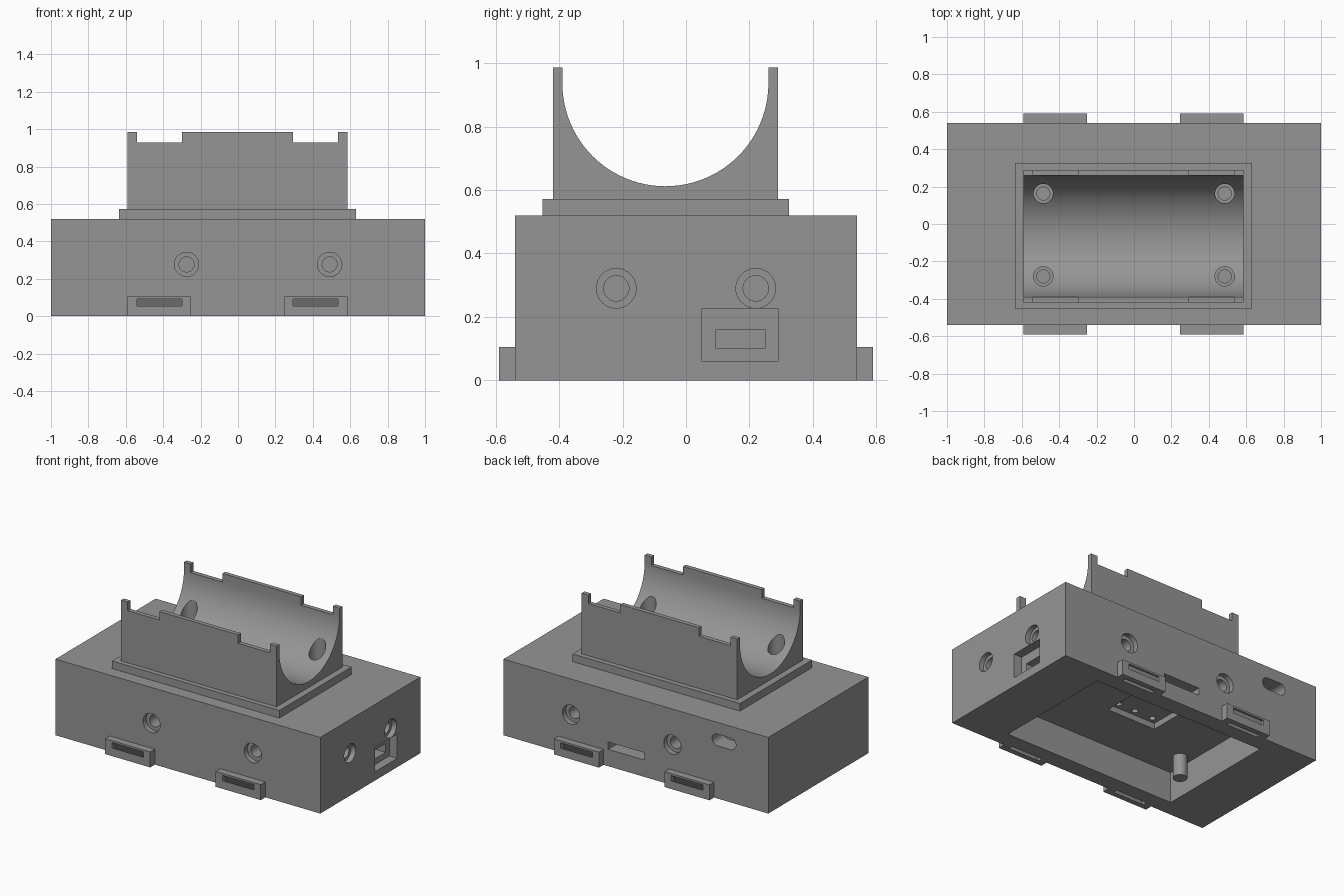
import bpy, bmesh, math
from mathutils import Matrix, Vector

if "Cube" in bpy.data.objects:
    bpy.data.objects.remove(bpy.data.objects["Cube"])

grey = bpy.data.materials.new("grey_plastic")
grey.diffuse_color = (0.30, 0.30, 0.30, 1)
grey.use_nodes = True
grey.node_tree.nodes["Principled BSDF"].inputs["Base Color"].default_value = grey.diffuse_color


def finish(name, bm):
    bmesh.ops.recalc_face_normals(bm, faces=bm.faces)
    me = bpy.data.meshes.new(name)
    bm.to_mesh(me)
    bm.free()
    me.materials.append(grey)
    ob = bpy.data.objects.new(name, me)
    bpy.context.collection.objects.link(ob)
    return ob


def box(name, x0, x1, y0, y1, z0, z1):
    bm = bmesh.new()
    bmesh.ops.create_cube(bm, size=1)
    for v in bm.verts:
        v.co = ((x0 + x1) / 2 + v.co.x * (x1 - x0),
                (y0 + y1) / 2 + v.co.y * (y1 - y0),
                (z0 + z1) / 2 + v.co.z * (z1 - z0))
    return finish(name, bm)


def prism(name, profile, x0, x1):
    """Extrude a (y, z) outline along x."""
    bm = bmesh.new()
    f = bm.faces.new([bm.verts.new((x0, y, z)) for y, z in profile])
    new = bmesh.ops.extrude_face_region(bm, geom=[f])["geom"]
    bmesh.ops.translate(bm, vec=(x1 - x0, 0, 0),
                        verts=[g for g in new if isinstance(g, bmesh.types.BMVert)])
    return finish(name, bm)


def cylinder(name, a, b, r):
    a, b = Vector(a), Vector(b)
    bm = bmesh.new()
    rot = (b - a).to_track_quat('Z', 'Y').to_matrix().to_4x4()
    bmesh.ops.create_cone(bm, cap_ends=True, segments=40, radius1=r, radius2=r,
                          depth=(b - a).length,
                          matrix=Matrix.Translation((a + b) / 2) @ rot)
    return finish(name, bm)


def boolean(ob, tool, op='DIFFERENCE'):
    m = ob.modifiers.new("cut", 'BOOLEAN')
    m.operation, m.solver, m.object = op, 'EXACT', tool
    bpy.context.view_layer.objects.active = ob
    bpy.ops.object.modifier_apply(modifier=m.name)


def cut(obs, *tools):
    for t in tools:
        for ob in obs:
            boolean(ob, t)
        bpy.data.objects.remove(t)


def screw_hole(obs, p, inward, r_out, r_in, head, depth):
    """Counterbored blind hole starting just outside the surface at p."""
    p, d = Vector(p), Vector(inward)
    cut(obs, cylinder("head", p - d * 0.05, p + d * head, r_out),
        cylinder("bore", p - d * 0.01, p + d * depth, r_in))


# Case with the strap loops along its lower edges
case = box("case", -1, 1, -0.54, 0.54, 0, 0.52)
loops = []
for s in (-1, 1):
    for x0, x1 in ((-0.59, -0.25), (0.245, 0.585)):
        t = box("loop", x0, x1, min(s * 0.5, s * 0.59), max(s * 0.5, s * 0.59), 0, 0.105)
        boolean(case, t, 'UNION')
        bpy.data.objects.remove(t)

# Electronics bay open at the bottom, with a shallow pocket in its ceiling
cut([case], box("bay", -0.65, 0.65, -0.425, 0.425, -0.1, 0.21),
    box("pocket", -0.23, 0.14, -0.08, 0.15, 0.15, 0.25))
for x, y in ((0.09, -0.04), (-0.04, -0.04), (-0.18, -0.04)):
    cut([case], cylinder("wire_hole", (x, y, 0.2), (x, y, 0.32), 0.02))

# Slanted strap slots from the loop fronts down through the base
for s in (-1, 1):
    for x0, x1 in ((-0.54, -0.30), (0.295, 0.535)):
        cut([case], prism("strap_slot", [(s * 0.61, 0.092), (s * 0.61, 0.057),
                                         (s * 0.586, 0.055), (s * 0.55, -0.01),
                                         (s * 0.52, -0.01), (s * 0.575, 0.092)], x0, x1))

# Screw holes on front, back and right side
for x in (-0.275, 0.49):
    for s in (-1, 1):
        screw_hole([case], (x, s * 0.54, 0.277), (0, -s, 0), 0.065, 0.04, 0.035, 0.16)
for y in (-0.22, 0.22):
    screw_hole([case], (1, y, 0.29), (-1, 0, 0), 0.0625, 0.04, 0.035, 0.16)

# Connector recess on the right, wide slot and rounded slot on the back
cut([case], box("port_recess", 0.94, 1.1, 0.05, 0.29, 0.06, 0.226),
    box("port", 0.6, 1.1, 0.095, 0.25, 0.10, 0.16),
    box("card_slot", -0.065, 0.21, 0.4, 0.7, 0.115, 0.165))
oval = box("oval", -0.715, -0.615, 0.42, 0.6, 0.36, 0.44)
for x in (-0.715, -0.615):
    t = cylinder("end", (x, 0.42, 0.40), (x, 0.6, 0.40), 0.04)
    boolean(oval, t, 'UNION')
    bpy.data.objects.remove(t)
cut([case], oval)

# Stepped base plate
plate = box("base_plate", -0.635, 0.63, -0.453, 0.325, 0.52, 0.572)

# Cradle: rectangular block with a half-round trough
cy, cz, r = -0.065, 0.937, 0.325
arc = [(cy + r * math.cos(math.pi * i / 48), cz - r * math.sin(math.pi * i / 48))
       for i in range(49)]
outline = [(-0.42, 0.572), (0.29, 0.572), (0.29, 0.986), (cy + r, 0.986)] + arc \
    + [(cy - r, 0.986), (-0.42, 0.986)]
cradle = prism("cradle", outline, -0.59, 0.585)

# Notches in the cradle rims
for x0, x1 in ((-0.54, -0.30), (0.295, 0.535)):
    cut([cradle], box("notch", x0, x1, -0.6, 0.5, 0.928, 1.1))

# Counterbored vertical holes in the trough
for x in (-0.485, 0.485):
    for y in (0.163, -0.28):
        cut([cradle], cylinder("head", (x, y, 0.60), (x, y, 0.86), 0.052))
        cut([cradle, plate, case], cylinder("bore", (x, y, 0.36), (x, y, 0.70), 0.035))

# Mounting peg in the bay
cylinder("mounting_peg", (-0.57, -0.24, 0.06), (-0.57, -0.24, 0.215), 0.045)

# Smooth the curved surfaces, keep edges sharp
bpy.ops.object.select_all(action='DESELECT')
for ob in bpy.context.scene.objects:
    ob.select_set(True)
bpy.context.view_layer.objects.active = case
bpy.ops.object.shade_smooth_by_angle(angle=math.radians(30))
